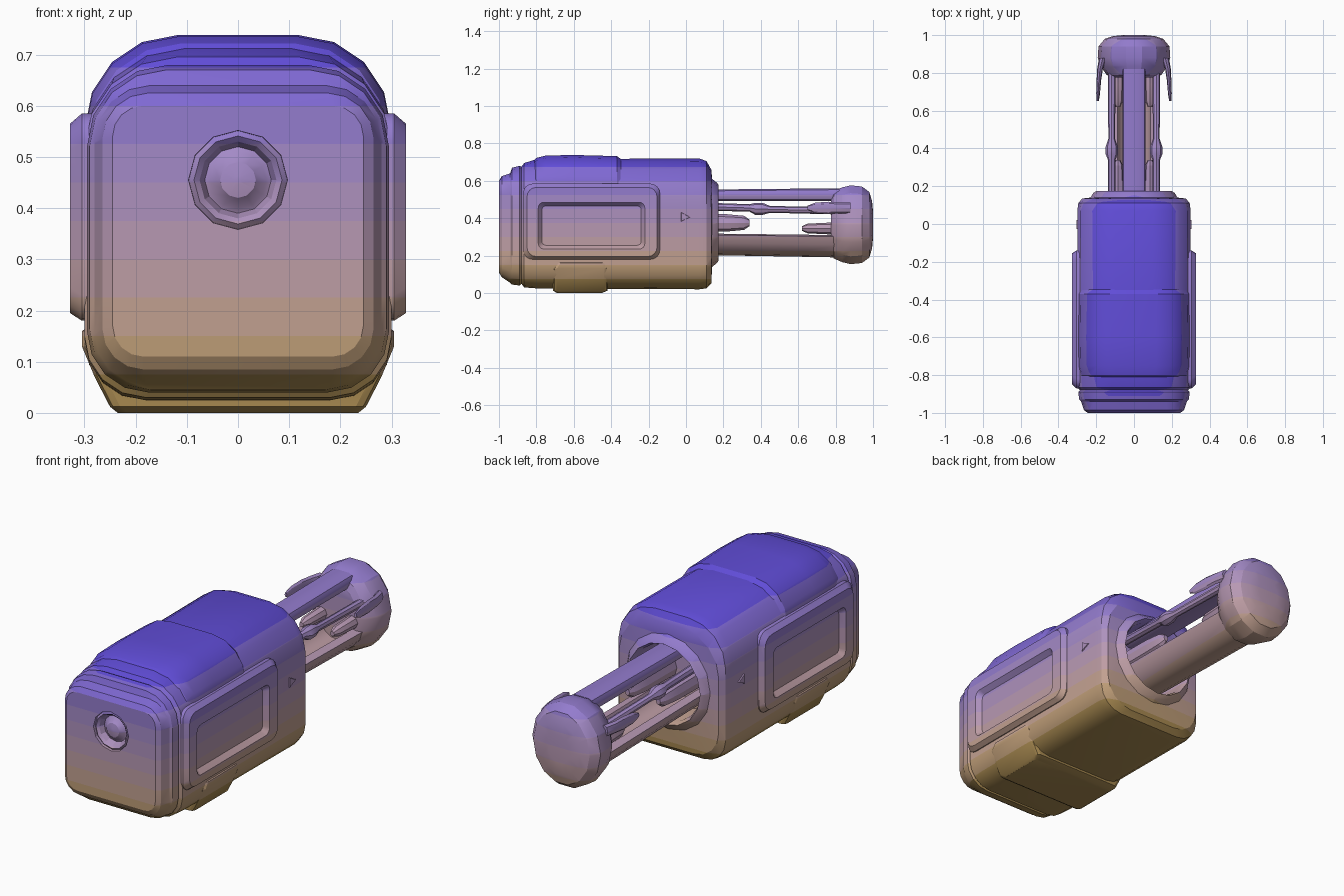
import bpy, bmesh, math
from mathutils import Vector

if "Cube" in bpy.data.objects:
    bpy.data.objects.remove(bpy.data.objects["Cube"])


def rrect(a0, a1, b0, b1, rt, rb=None, seg=4):
    """Rounded rectangle outline; rt = upper corner radius, rb = lower."""
    rb = rt if rb is None else rb
    pts = []
    for cx, cy, r, s in ((a1 - rt, b1 - rt, rt, 0), (a0 + rt, b1 - rt, rt, 90),
                         (a0 + rb, b0 + rb, rb, 180), (a1 - rb, b0 + rb, rb, 270)):
        for i in range(seg + 1):
            t = math.radians(s + 90 * i / seg)
            pts.append((cx + r * math.cos(t), cy + r * math.sin(t)))
    return pts


def circle(x, z, rx, rz=None, n=12):
    rz = rz or rx
    return [(x + rx * math.cos(2 * math.pi * i / n), z + rz * math.sin(2 * math.pi * i / n))
            for i in range(n)]


PLACE = {'x': lambda t, a, b: (t, a, b),
         'y': lambda t, a, b: (a, t, b),
         'z': lambda t, a, b: (a, b, t)}


def loft(name, axis, sections, mirror=False):
    """Skin a list of (position, outline) along an axis, capped at both ends."""
    sides = (1, -1) if mirror else (1,)
    for s in sides:
        bm = bmesh.new()
        rings = []
        for t, outline in sections:
            ring = []
            for a, b in outline:
                x, y, z = PLACE[axis](t, a, b)
                ring.append(bm.verts.new((x * s, y, z)))
            rings.append(ring)
        n = len(rings[0])
        for p, q in zip(rings, rings[1:]):
            for i in range(n):
                j = (i + 1) % n
                bm.faces.new((p[i], p[j], q[j], q[i]))
        bm.faces.new(rings[0])
        bm.faces.new(rings[-1])
        bmesh.ops.remove_doubles(bm, verts=bm.verts, dist=0.0003)
        bmesh.ops.recalc_face_normals(bm, faces=bm.faces)
        label = name if not mirror else ("right_" if s > 0 else "left_") + name
        me = bpy.data.meshes.new(label)
        bm.to_mesh(me)
        bm.free()
        ob = bpy.data.objects.new(label, me)
        bpy.context.collection.objects.link(ob)
    return ob


def sec(t, hw, b0, b1, rt, rb=None):
    return (t, rrect(-hw, hw, b0, b1, rt, rb))


# Main housing: stepped nose, long body, rear collar turning into a deep socket
CZ = 0.375
body = loft("housing", 'y', [
    sec(-1.00, 0.245, 0.11, 0.60, 0.06, 0.06),
    sec(-0.985, 0.265, 0.085, 0.625, 0.09, 0.08),
    sec(-0.94, 0.28, 0.055, 0.64, 0.11, 0.10),
    sec(-0.93, 0.29, 0.045, 0.67, 0.15, 0.12),
    sec(-0.89, 0.295, 0.04, 0.68, 0.16, 0.12),
    sec(-0.88, 0.285, 0.05, 0.675, 0.16, 0.12),
    sec(-0.865, 0.30, 0.03, 0.695, 0.18, 0.12),
    sec(-0.80, 0.30, 0.025, 0.715, 0.20, 0.12),
    sec(0.07, 0.30, 0.02, 0.72, 0.20, 0.12),
    sec(0.11, 0.295, 0.025, 0.705, 0.20, 0.12),
    sec(0.135, 0.275, 0.05, 0.66, 0.20, 0.14),
    sec(0.14, 0.23, CZ - 0.235, CZ + 0.235, 0.225),
    sec(0.165, 0.215, CZ - 0.215, CZ + 0.215, 0.215),
    sec(0.175, 0.20, CZ - 0.20, CZ + 0.20, 0.20),
    sec(0.15, 0.188, CZ - 0.188, CZ + 0.188, 0.188),
    sec(0.00, 0.185, CZ - 0.185, CZ + 0.185, 0.185)])

# Round hole in the nose, cut and applied
cutter = loft("nose_cutter", 'y', [(-1.1, circle(0, 0.455, 0.10)), (-0.95, circle(0, 0.455, 0.095))])
cutter.hide_render = True
mod = body.modifiers.new("nose_hole", 'BOOLEAN')
mod.operation = 'DIFFERENCE'
mod.object = cutter
bpy.context.view_layer.objects.active = body
bpy.ops.object.modifier_apply(modifier=mod.name)
bpy.data.objects.remove(cutter)

# Ring and domed button inside the hole
loft("nose_button", 'y', [(y, circle(0, 0.455, r)) for y, r in (
    (-0.94, 0.097), (-0.985, 0.097), (-0.995, 0.086), (-0.985, 0.075),
    (-0.96, 0.065), (-0.965, 0.055), (-0.985, 0.035), (-0.99, 0.008))])

# Raised roof hatch wrapping the upper corners
loft("roof_hatch", 'y', [
    sec(-0.83, 0.27, 0.40, 0.69, 0.18), sec(-0.80, 0.29, 0.40, 0.722, 0.18),
    sec(-0.75, 0.298, 0.40, 0.735, 0.18), sec(-0.60, 0.299, 0.40, 0.738, 0.18),
    sec(-0.37, 0.298, 0.40, 0.732, 0.18), sec(-0.33, 0.28, 0.40, 0.705, 0.18)])

# Side panels: raised frame with a sunken window
loft("side_panel", 'x', [(x, rrect(*r)) for x, r in (
    (0.25, (-0.87, -0.14, 0.18, 0.585, 0.05)),
    (0.305, (-0.87, -0.14, 0.18, 0.585, 0.05)),
    (0.328, (-0.85, -0.155, 0.195, 0.565, 0.05)),
    (0.328, (-0.79, -0.22, 0.235, 0.485, 0.03)),
    (0.303, (-0.77, -0.24, 0.255, 0.465, 0.02)))], mirror=True)

# Small triangular vents behind the panels
loft("vent", 'x', [(0.28, [(-0.035, 0.37), (0.03, 0.405), (-0.03, 0.44)]),
                   (0.305, [(-0.025, 0.385), (0.02, 0.405), (-0.025, 0.43)])], mirror=True)

# Foot saddle under the housing
loft("foot", 'z', [(z, rrect(-w, w, y0, y1, 0.02, seg=2)) for z, w, y0, y1 in (
    (0.0, 0.235, -0.69, -0.45), (0.012, 0.25, -0.71, -0.42), (0.07, 0.28, -0.71, -0.42),
    (0.13, 0.305, -0.71, -0.42), (0.16, 0.305, -0.69, -0.43), (0.175, 0.28, -0.68, -0.44))])

# Rear arm: upper bar and lower curved channel
loft("upper_bar", 'y', [(y, rrect(-0.062, 0.062, 0.492, z1, 0.025, seg=2))
                        for y, z1 in ((-0.01, 0.552), (0.82, 0.56))])


def channel(ro, ri, cz):
    ang = [math.radians(190 + 20 * i) for i in range(9)]
    return ([(ro * math.cos(a), cz + ro * math.sin(a)) for a in ang] +
            [(ri * math.cos(a), cz + ri * math.sin(a)) for a in reversed(ang)])


loft("lower_channel", 'y', [(-0.01, channel(0.13, 0.09, 0.335)), (0.84, channel(0.135, 0.09, 0.325))])

# Side rods with a knuckle
loft("side_rod", 'y', [(y, circle(0.118, z, r, n=8)) for y, z, r in (
    (-0.01, 0.465, 0.022), (0.34, 0.455, 0.02), (0.37, 0.45, 0.032), (0.41, 0.45, 0.032),
    (0.45, 0.447, 0.018), (0.82, 0.44, 0.02))], mirror=True)

# Pointed stubs reaching into the gap from each end
loft("front_stub", 'y', [(y, circle(0.085, 0.375, r, 1.4 * r, n=8)) for y, r in (
    (-0.01, 0.035), (0.22, 0.033), (0.31, 0.027), (0.34, 0.012))], mirror=True)
loft("rear_stub", 'y', [(y, circle(0.085, 0.345, r, n=8)) for y, r in (
    (0.62, 0.012), (0.65, 0.026), (0.74, 0.03), (0.82, 0.035))], mirror=True)

# Thin claws hooking forward from the end knob
loft("claw", 'y', [(y, circle(x, 0.455, w, h, n=8)) for y, x, w, h in (
    (0.65, 0.192, 0.006, 0.012), (0.69, 0.19, 0.01, 0.028), (0.76, 0.186, 0.012, 0.033),
    (0.82, 0.18, 0.015, 0.03), (0.88, 0.165, 0.02, 0.03))], mirror=True)

# End knob
loft("end_knob", 'y', [(y, circle(0, 0.365, rx, rz, n=14)) for y, rx, rz in (
    (0.775, 0.12, 0.15), (0.79, 0.145, 0.185), (0.835, 0.178, 0.205), (0.88, 0.192, 0.216),
    (0.94, 0.188, 0.21), (0.98, 0.155, 0.18), (0.995, 0.11, 0.13), (1.0, 0.06, 0.07))])

# Height colouring: blue at the top through violet to brown at the base
STOPS = [(0.0, (0.33, 0.21, 0.03)), (0.14, (0.55, 0.36, 0.22)), (0.3, (0.50, 0.33, 0.42)),
         (0.5, (0.36, 0.25, 0.58)), (0.65, (0.2, 0.13, 0.66)), (0.75, (0.07, 0.04, 0.7))]
BANDS, STEP = 10, 0.075
mats = []
for k in range(BANDS):
    z = (k + 0.5) * STEP
    for (za, ca), (zb, cb) in zip(STOPS, STOPS[1:]):
        if za <= z <= zb:
            col = Vector(ca).lerp(Vector(cb), (z - za) / (zb - za))
    m = bpy.data.materials.new("height_%02d" % k)
    m.diffuse_color = (*col, 1)
    m.use_nodes = True
    m.node_tree.nodes["Principled BSDF"].inputs["Base Color"].default_value = m.diffuse_color
    mats.append(m)

bpy.ops.object.select_all(action='DESELECT')
for ob in bpy.context.scene.objects:
    me = ob.data
    bm = bmesh.new()
    bm.from_mesh(me)
    for k in range(1, BANDS):
        bmesh.ops.bisect_plane(bm, geom=bm.verts[:] + bm.edges[:] + bm.faces[:],
                               plane_co=(0, 0, k * STEP), plane_no=(0, 0, 1))
    for f in bm.faces:
        f.material_index = max(0, min(BANDS - 1, int(f.calc_center_median().z / STEP)))
    bm.to_mesh(me)
    bm.free()
    me.materials.clear()
    idx = [p.material_index for p in me.polygons]
    for m in mats:
        me.materials.append(m)
    me.polygons.foreach_set("material_index", [min(BANDS - 1, int(p.center.z / STEP)) for p in me.polygons])
    ob.select_set(True)
    bpy.context.view_layer.objects.active = ob
bpy.ops.object.shade_smooth_by_angle(angle=math.radians(25))
